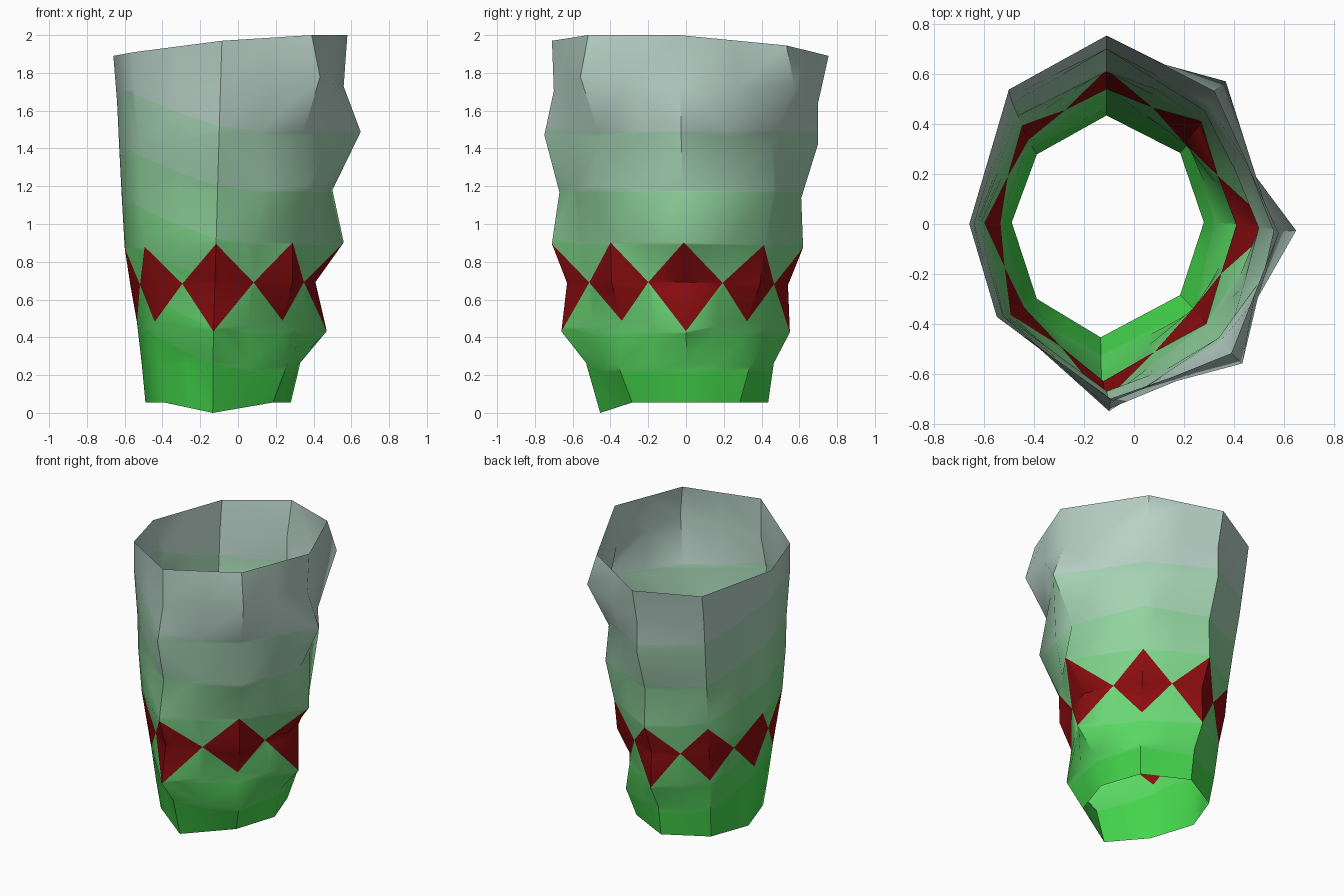
import bpy, bmesh, math

if "Cube" in bpy.data.objects:
    bpy.data.objects.remove(bpy.data.objects["Cube"])

# Rings run from the base to the rim; columns run counter-clockwise from +x
ring_z = [0.055, 0.265, 0.43, 0.685, 0.89, 1.16, 1.46, 1.69, 1.95]
diagonal_dz = [0, -0.015, 0.055, 0, 0, 0.02, -0.03, 0.05, 0]
rim_z = [2.0, 1.945, 1.89, 1.87, 1.89, 1.91, 1.97, 2.0]
base_angle = [1, 44, 90, 135, 179, 227, 267, 316]
rim_angle = [-3, 51, 90, 126, 180, 220, 272, 314]
radii = [
    [.39, .44, .58, .52, .67, .61, .76, .67, .69],
    [.41, .48, .45, .54, .56, .62, .60, .745, .685],
    [.435, .465, .55, .54, .62, .61, .70, .70, .755],
    [.395, .43, .46, .50, .52, .56, .60, .64, .666],
    [.38, .40, .425, .46, .49, .505, .52, .53, .55],
    [.41, .44, .47, .50, .53, .55, .555, .575, .575],
    [.455, .53, .66, .63, .71, .67, .75, .70, .71],
    [.41, .515, .485, .56, .565, .69, .64, .78, .72],
]
CX = -0.11
LEVELS = [0.22, 0.42, 0.66, 0.89, 1.17, 1.49]
RED = len(LEVELS) + 1


def corner(c, r):
    """Point of the wall at column c and ring r."""
    t = r / 8
    a = math.radians(base_angle[c] + (rim_angle[c] - base_angle[c]) * t)
    z = ring_z[r] + (rim_z[c] - 1.95) * t * t
    if c % 2:
        z += diagonal_dz[r]
    if c == 4 and r == 2:
        z = 0.48
    if c == 6 and r == 0:
        z = 0.0
    return (CX + radii[c][r] * math.cos(a), radii[c][r] * math.sin(a), z)


def band_value(p):
    """Height used for the colour bands, which climb at the front left."""
    a = math.atan2(p.y, p.x - CX)
    return p.z - 0.22 * max(0, math.cos(a - math.radians(202))) ** 2


def linear(rgb):
    return [c / 12.92 if c < 0.04 else ((c + 0.055) / 1.055) ** 2.4 for c in rgb]


# Eight-sided wall, each side halved so the diamonds meet at its middle
bm = bmesh.new()
rows = []
for r in range(9):
    row = []
    for c in range(8):
        p, q = corner(c, r), corner((c + 1) % 8, r)
        row.append(bm.verts.new(p))
        row.append(bm.verts.new([(u + v) / 2 for u, v in zip(p, q)]))
    rows.append(row)

for r in range(8):
    for j in range(16):
        k = (j + 1) % 16
        a, b, c, d = rows[r][j], rows[r][k], rows[r + 1][k], rows[r + 1][j]
        if r not in (2, 3):
            bm.faces.new((a, b, c, d))
            continue
        # Diamond halves: the triangle touching the middle ring is red
        if (r == 3) == (j % 2 == 0):
            tris = [(a, b, d), (b, c, d)]
            red = 0 if r == 3 else 1
        else:
            tris = [(a, b, c), (a, c, d)]
            red = 0 if r == 3 else 1
        for i, t in enumerate(tris):
            f = bm.faces.new(t)
            f.material_index = RED if i == red else 0

# Cut the wall along the band borders
for level in LEVELS:
    val = {v: band_value(v.co) - level for v in bm.verts}
    on_line = [v for v in val if abs(val[v]) < 0.004]
    for e in list(bm.edges):
        v, w = e.verts
        if min(abs(val[v]), abs(val[w])) >= 0.004 and val[v] * val[w] < 0:
            fac = val[v] / (val[v] - val[w])
            on_line.append(bmesh.utils.edge_split(e, v, fac)[1])
    bmesh.ops.connect_verts(bm, verts=on_line)

for f in bm.faces:
    if f.material_index != RED:
        h = band_value(f.calc_center_median())
        f.material_index = sum(h > level for level in LEVELS)

mesh = bpy.data.meshes.new("vessel_wall")
bm.to_mesh(mesh)
bm.free()
wall = bpy.data.objects.new("vessel_wall", mesh)
bpy.context.collection.objects.link(wall)

# Green at the base fading to pale grey at the rim, plus the red diamonds
low, high = (0.27, 0.85, 0.30), (0.72, 0.82, 0.78)
for i in range(RED):
    t = i / (RED - 1)
    mat = bpy.data.materials.new("green_band_%d" % (i + 1))
    mat.diffuse_color = linear([u + (v - u) * t for u, v in zip(low, high)]) + [1]
    mat.use_nodes = True
    mat.node_tree.nodes["Principled BSDF"].inputs["Base Color"].default_value = mat.diffuse_color
    mesh.materials.append(mat)
mat = bpy.data.materials.new("dark_red")
mat.diffuse_color = linear((0.55, 0.05, 0.06)) + [1]
mat.use_nodes = True
mat.node_tree.nodes["Principled BSDF"].inputs["Base Color"].default_value = mat.diffuse_color
mesh.materials.append(mat)

bpy.context.view_layer.objects.active = wall
wall.select_set(True)
bpy.ops.object.shade_smooth_by_angle(angle=math.radians(40))
